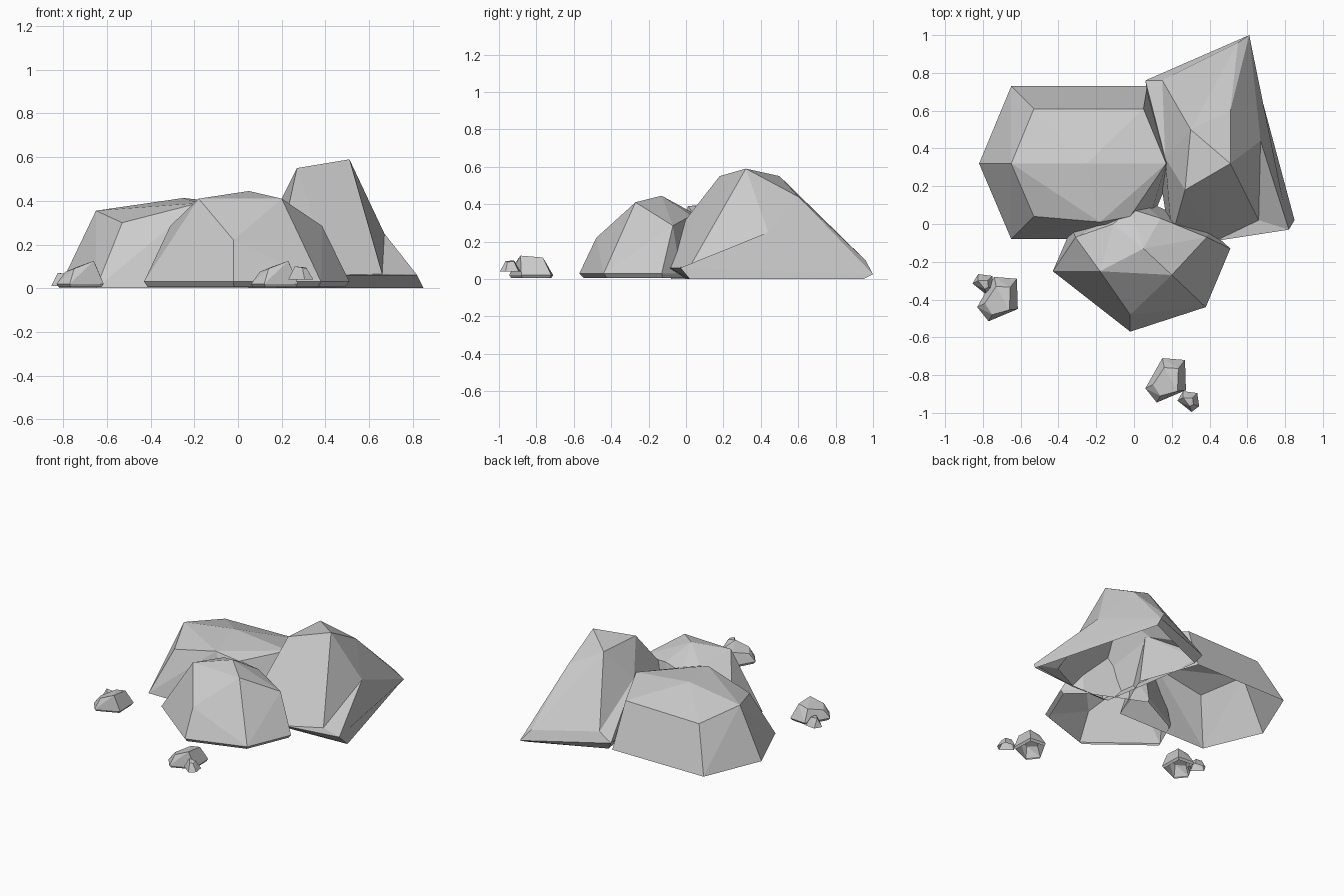
import bpy, bmesh, math


def finish(bm, name):
    bmesh.ops.recalc_face_normals(bm, faces=bm.faces)
    me = bpy.data.meshes.new(name)
    bm.to_mesh(me)
    bm.free()
    ob = bpy.data.objects.new(name, me)
    bpy.context.collection.objects.link(ob)
    return ob


def hull_rock(name, pts, offset=(0, 0, 0)):
    """Faceted open-bottomed rock wrapped around a few corner points."""
    bm = bmesh.new()
    for p in pts:
        bm.verts.new([a + b for a, b in zip(p, offset)])
    bmesh.ops.convex_hull(bm, input=bm.verts[:])
    bmesh.ops.delete(bm, geom=[v for v in bm.verts if not v.link_faces], context='VERTS')
    bmesh.ops.recalc_face_normals(bm, faces=bm.faces)
    bmesh.ops.delete(bm, geom=[f for f in bm.faces if f.normal.z < -0.98],
                     context='FACES')
    bmesh.ops.dissolve_limit(bm, angle_limit=math.radians(3),
                             verts=bm.verts[:], edges=bm.edges[:])
    return finish(bm, name)


# broad rock, back left
hull_rock("left_rock", [
    (-.65, .73, 0), (-.82, .32, 0), (-.65, -.08, 0),
    (.05, -.08, 0), (.22, .32, 0), (.07, .73, 0),
    (-.53, .61, .30), (-.65, .32, .355), (-.53, .04, .30),
    (-.18, .01, .39), (.05, .61, .31), (.17, .32, .37),
    (-.02, .04, .35), (-.25, .32, .413)])

# front rock with a slightly undercut base
front_base = [(-.43, -.25), (-.02, -.57), (.38, -.44), (.51, -.13),
              (.40, -.03), (0, .15), (-.33, -.02)]
hull_rock("front_rock",
          [(x, y, .03) for x, y in front_base] +
          [(x * .96, y * .96, .005) for x, y in front_base] + [
    (-.02, -.48, .22), (-.31, -.07, .285), (.385, -.07, .285),
    (-.18, -.25, .41), (.2, -.27, .41), (.05, -.13, .445),
    (-.11, 0, .37), (-.02, .08, .33), (.14, .03, .34)])

# tall wedge rock, back right (not convex, so faces are listed)
verts = [(.27, .18, .55), (.51, .32, .59), (.30, .5, .55), (.51, .6, .44),
         (.67, .44, .25), (.55, .96, .10), (.61, 1.0, .025), (.82, -.03, .06),
         (.43, -.09, .06), (.2, -.07, .23), (.19, -.09, .06), (.06, .76, .06),
         (.15, .76, .12), (.66, .02, .065),
         (.85, .02, 0), (.45, 0, 0), (.22, 0, 0), (.1, .73, 0),
         (.6, .95, 0), (.165, .35, .34)]
faces = [(0, 1, 2), (1, 3, 2), (1, 4, 3), (3, 4, 6), (3, 6, 5), (2, 3, 5),
         (2, 5, 12), (12, 5, 6, 11),
         (0, 2, 19), (2, 12, 19), (12, 11, 19), (19, 11, 10), (19, 10, 9),
         (0, 19, 9), (0, 9, 8), (9, 10, 8), (0, 8, 13, 1), (1, 13, 4),
         (13, 7, 4), (4, 7, 6), (8, 7, 13),
         (8, 15, 14, 7), (10, 16, 15, 8), (11, 17, 16, 10),
         (6, 18, 17, 11), (7, 14, 18, 6)]
bm = bmesh.new()
vs = [bm.verts.new(v) for v in verts]
for f in faces:
    bm.faces.new([vs[i] for i in f])
finish(bm, "tall_rock")

# pebble pairs: the same two stones placed twice
pebble = [(-.03, .12, .02), (.09, .11, .02), (.095, -.05, .02),
          (-.06, -.115, .02), (-.12, -.04, .02),
          (-.03, .11, .005), (.08, .10, .005), (.085, -.045, .005),
          (-.055, -.105, .005), (-.11, -.035, .005),
          (-.08, -.02, .075), (-.04, -.08, .09), (.055, .065, .115),
          (.05, -.055, .125), (-.02, .07, .10)]
chip = [(-.025, .055, 0), (.05, .045, 0), (.06, -.025, 0), (.02, -.055, 0),
        (-.055, .005, 0), (-.025, .02, .06), (.025, .02, .055),
        (.03, -.015, .05), (.01, -.025, .055)]
for side, big, small in (("front", (.18, -.83, 0), (.285, -.94, .04)),
                         ("left", (-.71, -.40, 0), (-.80, -.32, .01))):
    hull_rock(side + "_pebble", pebble, big)
    hull_rock(side + "_chip", chip, small)
